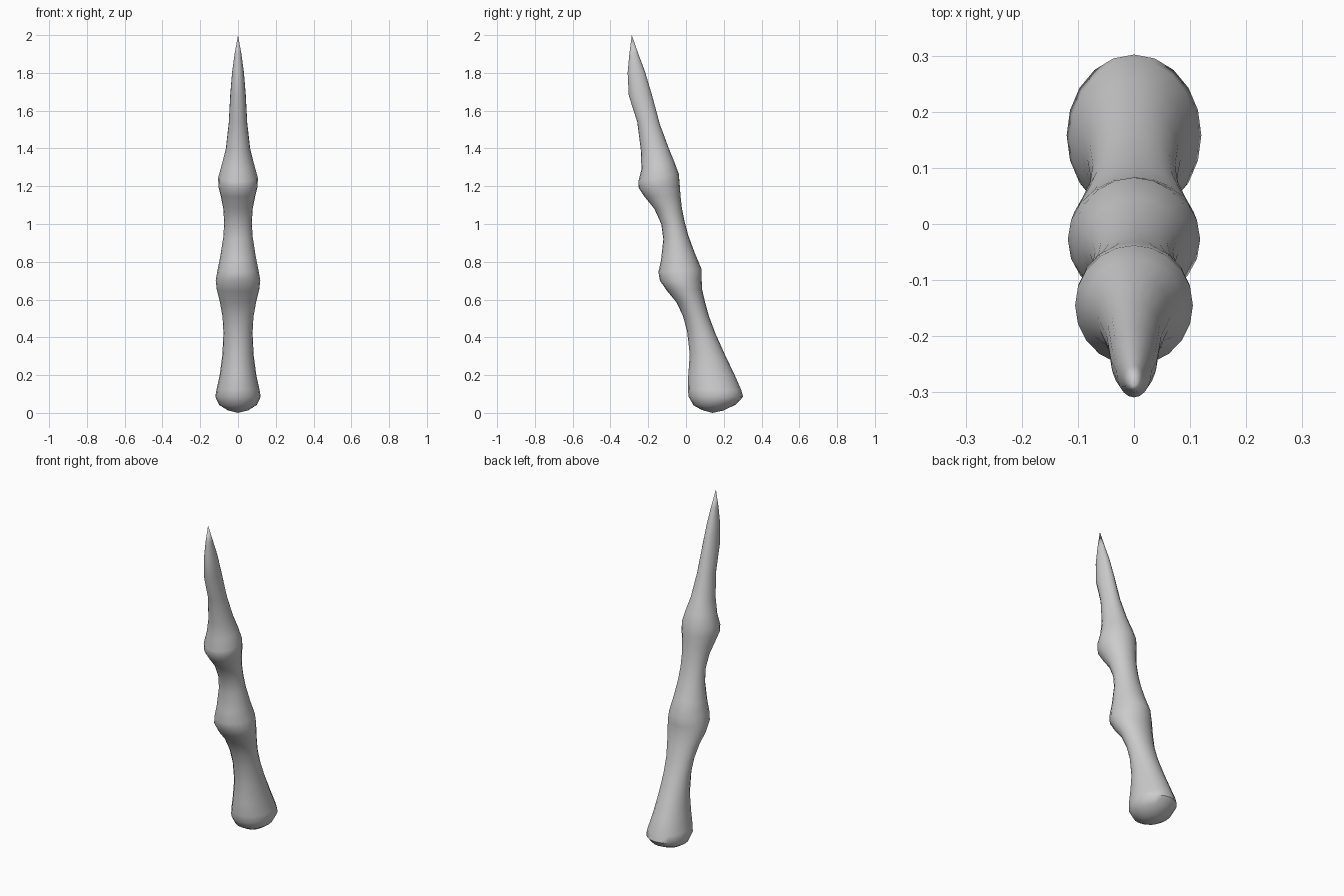
import bpy, bmesh, math

# Side profile stations: front (y, z), back (y, z), half width in x
STATIONS = [
    (0.085, 0.015, 0.20, 0.013, 0.055),
    (0.040, 0.040, 0.265, 0.045, 0.100),
    (0.014, 0.085, 0.302, 0.085, 0.120),
    (0.010, 0.125, 0.293, 0.120, 0.114),
    (0.012, 0.200, 0.258, 0.200, 0.097),
    (0.020, 0.310, 0.210, 0.300, 0.083),
    (0.006, 0.430, 0.158, 0.415, 0.077),
    (-0.015, 0.510, 0.122, 0.510, 0.082),
    (-0.050, 0.585, 0.100, 0.590, 0.096),
    (-0.100, 0.645, 0.085, 0.655, 0.112),
    (-0.138, 0.700, 0.083, 0.705, 0.118),
    (-0.146, 0.745, 0.083, 0.760, 0.109),
    (-0.132, 0.810, 0.047, 0.845, 0.094),
    (-0.120, 0.920, 0.012, 0.940, 0.078),
    (-0.131, 1.000, -0.007, 1.010, 0.073),
    (-0.167, 1.080, -0.022, 1.085, 0.078),
    (-0.220, 1.145, -0.029, 1.150, 0.091),
    (-0.250, 1.190, -0.033, 1.205, 0.104),
    (-0.252, 1.225, -0.038, 1.265, 0.105),
    (-0.236, 1.290, -0.062, 1.330, 0.087),
    (-0.239, 1.390, -0.091, 1.400, 0.065),
    (-0.258, 1.540, -0.139, 1.530, 0.049),
    (-0.303, 1.680, -0.182, 1.690, 0.041),
    (-0.309, 1.800, -0.218, 1.810, 0.031),
    (-0.300, 1.900, -0.252, 1.900, 0.018),
]
BASE_TIP = (0, 0.14, 0)
CLAW_TIP = (0, -0.287, 2.0)
SIDES = 20


def add_ring(bm, yf, zf, yb, zb, w):
    """Elliptical section spanning the front and back points."""
    ring = []
    for i in range(SIDES):
        a = 2 * math.pi * i / SIDES
        t = 0.5 - 0.5 * math.cos(a)
        ring.append(bm.verts.new((w * math.sin(a), yf + (yb - yf) * t, zf + (zb - zf) * t)))
    return ring


# Jointed finger: loft the sections and close both ends with points
bm = bmesh.new()
rings = [add_ring(bm, *s) for s in STATIONS]
base, tip = bm.verts.new(BASE_TIP), bm.verts.new(CLAW_TIP)
for i in range(SIDES):
    j = (i + 1) % SIDES
    for lo, hi in zip(rings, rings[1:]):
        bm.faces.new((lo[i], lo[j], hi[j], hi[i]))
    bm.faces.new((base, rings[0][j], rings[0][i]))
    bm.faces.new((tip, rings[-1][i], rings[-1][j]))
bmesh.ops.recalc_face_normals(bm, faces=bm.faces[:])

mesh = bpy.data.meshes.new("jointed_finger")
bm.to_mesh(mesh)
bm.free()
finger = bpy.data.objects.new("jointed_finger", mesh)
bpy.context.collection.objects.link(finger)

# Smooth skin
bpy.context.view_layer.objects.active = finger
finger.select_set(True)
bpy.ops.object.shade_smooth_by_angle(angle=math.radians(50))
